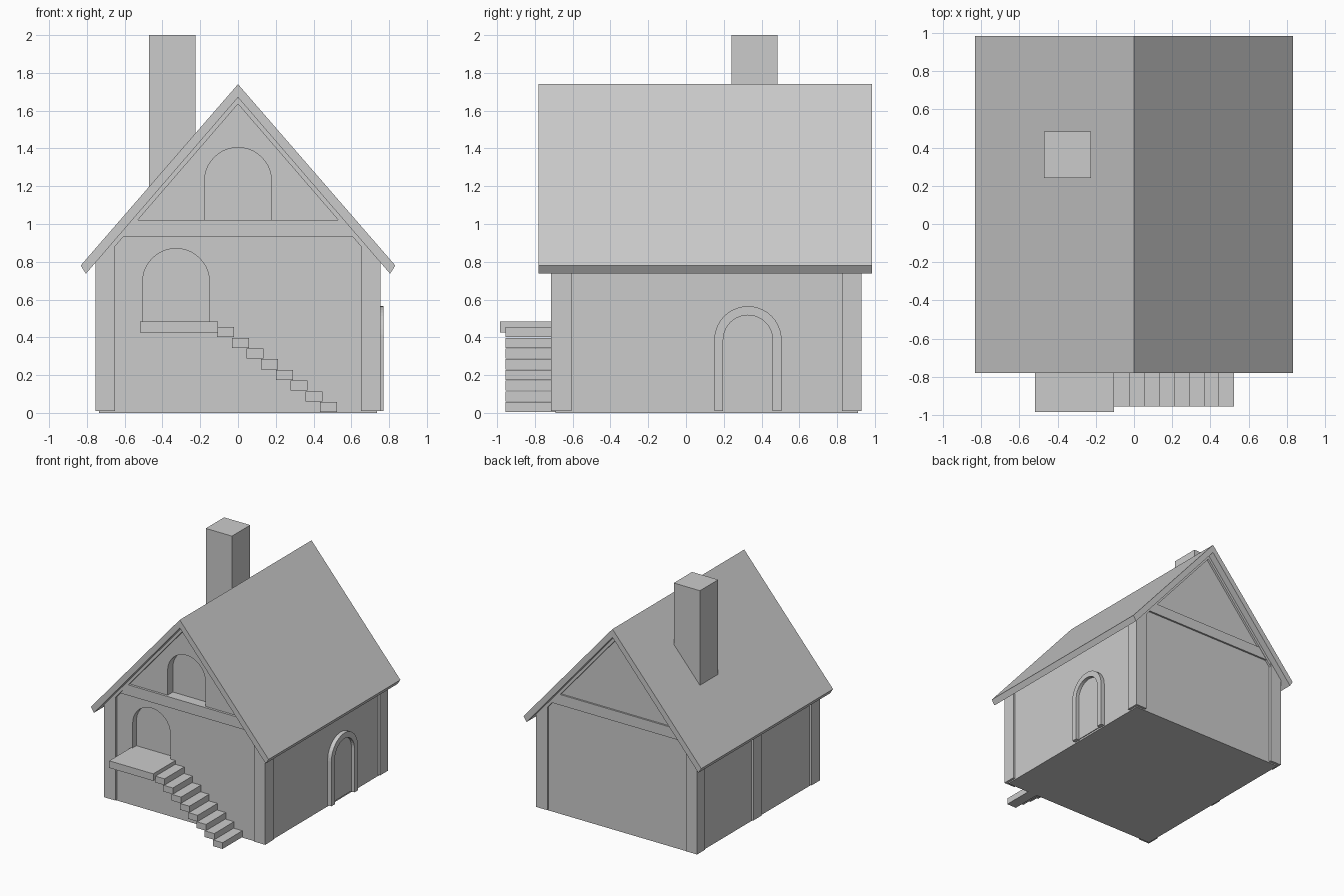
import bpy, math

if "Cube" in bpy.data.objects:
    bpy.data.objects.remove(bpy.data.objects["Cube"])

SLOPE = 1.157
APEX = 1.67  # underside of roof at the ridge


def under(x, apex=APEX):
    return apex - SLOPE * abs(x)


def prism(name, profile, lo, hi, axis='Y'):
    """Extrude a 2D profile (horizontal, z) from lo to hi along Y or X."""
    def place(u, z, d):
        return (u, d, z) if axis == 'Y' else (d, u, z)
    n = len(profile)
    verts = [place(u, z, lo) for u, z in profile] + [place(u, z, hi) for u, z in profile]
    faces = [tuple(range(n)), tuple(range(2 * n - 1, n - 1, -1))]
    faces += [(i, i + n, (i + 1) % n + n, (i + 1) % n) for i in range(n)]
    if axis == 'X':
        faces = [f[::-1] for f in faces]
    # profiles run counter-clockwise, so the first cap faces the low side for Y
    me = bpy.data.meshes.new(name)
    me.from_pydata(verts, [], faces)
    me.validate()
    ob = bpy.data.objects.new(name, me)
    bpy.context.collection.objects.link(ob)
    import bmesh
    bm = bmesh.new()
    bm.from_mesh(me)
    bmesh.ops.recalc_face_normals(bm, faces=bm.faces)
    bm.to_mesh(me)
    bm.free()
    return ob


def box(name, x0, x1, y0, y1, z0, z1):
    return prism(name, [(x0, z0), (x1, z0), (x1, z1), (x0, z1)], y0, y1)


def arch(c, r, bottom, top, n=20):
    pts = [(c + r * math.cos(math.pi * i / n), top - r + r * math.sin(math.pi * i / n))
           for i in range(n + 1)]
    return [(c + r, bottom)] + pts + [(c - r, bottom)]


# Solid house body with gables
body = prism("walls", [(-.735, 0), (.735, 0), (.735, under(.735)), (0, APEX),
                       (-.735, under(.735))], -.69, .91)

# Recessed arched openings in the front wall
for name, c, bottom, top, depth in (("lower_doorway_cutter", -.328, .485, .87, .05),
                                    ("upper_window_cutter", 0, 1.02, 1.405, .07)):
    cutter = prism(name, arch(c, .177, bottom, top), -.80, -.69 + depth)
    cutter.hide_render = True
    cutter.hide_set(True)
    cutter.display_type = 'WIRE'
    mod = body.modifiers.new(name, 'BOOLEAN')
    mod.operation = 'DIFFERENCE'
    mod.solver = 'EXACT'
    mod.object = cutter

# Roof
prism("roof", [(0, 1.74), (-.833, .78), (-.805, .737), (0, APEX),
               (.805, .737), (.833, .78)], -.78, .985)

# Corner posts and the middle post of the left wall
for s, side in ((-1, "left"), (1, "right")):
    post = [(s * .65, .01), (s * .755, .01), (s * .755, under(.755)), (s * .65, under(.65))]
    prism("front_post_" + side, post, -.715, -.605)
    prism("back_post_" + side, post, .825, .93)
prism("middle_post_left", [(-.755, .01), (-.70, .01), (-.70, under(.70)),
                           (-.755, under(.755))], .07, .175)

# Gable beams and rafters, front and back
for end, y0, y1 in (("front", -.71, -.68), ("back", .90, .925)):
    b, t = (APEX - .03 - .93) / SLOPE, (APEX - .03 - 1.02) / SLOPE
    prism("gable_beam_" + end, [(-b, .93), (b, .93), (t, 1.02), (-t, 1.02)], y0, y1)
    prism("gable_rafters_" + end,
          [(0, APEX), (-.745, under(.745)), (-.735, under(.735, 1.635)), (0, 1.635),
           (.735, under(.735, 1.635)), (.745, under(.745))], y0 - .003, y1 + .003)

# Side door with raised arched frame
outer, inner = arch(.328, .178, .01, .565), arch(.328, .131, .01, .517)
prism("side_door_frame", outer + inner[::-1], .72, .77, 'X')
prism("side_door", arch(.328, .131, .015, .517), .72, .742, 'X')

# Chimney
box("chimney", -.47, -.225, .24, .485, 1.15, 2.0)

# Landing and floating steps
box("landing", -.518, -.105, -.985, -.68, .425, .485)
for i in range(8):
    x, z = .434 - .0778 * i, .005 + .0565 * i
    box(f"step_{i + 1}", x, x + .09, -.955, -.68, z, z + .053)
